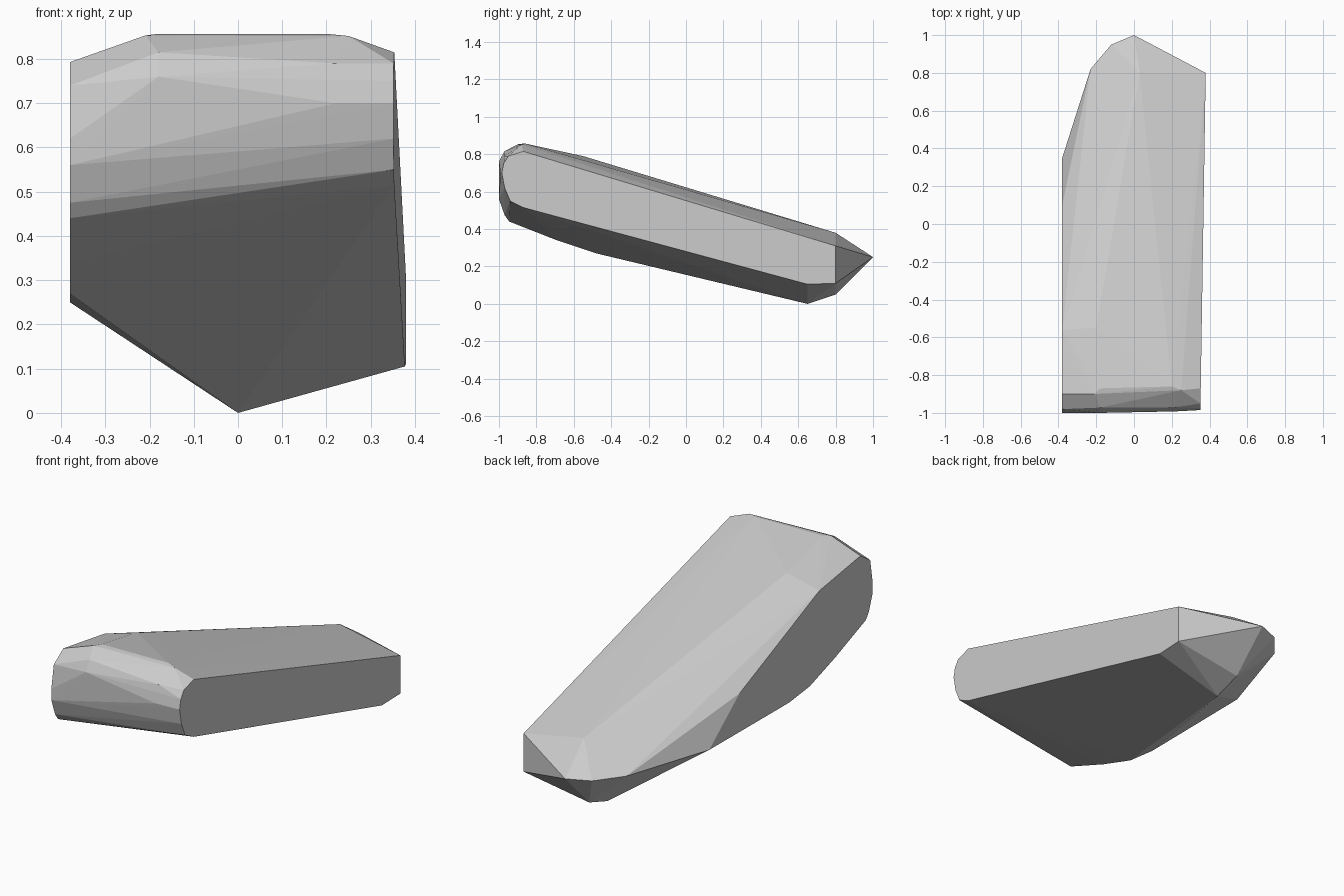
import bpy
import bmesh

cube = bpy.data.objects.get("Cube")
if cube:
    bpy.data.objects.remove(cube, do_unlink=True)

GREY = (0.6, 0.6, 0.6, 1.0)
stone = bpy.data.materials.new("stone grey")
stone.use_nodes = True
stone.diffuse_color = GREY
stone.node_tree.nodes["Principled BSDF"].inputs["Base Color"].default_value = GREY


def side(x, outline):
    """Place a (y, z) outline on a side plane; x may vary along y."""
    return [(x(y), y, z) for y, z in outline]


# Flat slanted side on the left, running the full length
left_side = side(lambda y: 0.367 + 0.0157 * y, [
    (-0.87, 0.815), (-0.95, 0.79), (-0.975, 0.75), (-0.985, 0.70),
    (-0.97, 0.62), (-0.94, 0.55), (-0.87, 0.515),
    (0.65, 0.105), (0.8, 0.11), (0.8, 0.31)])

# Flat upright side on the right, ending in a point
right_side = side(lambda y: -0.38, [
    (-0.9, 0.793), (-0.98, 0.74), (-1.0, 0.62), (-1.0, 0.56),
    (-0.97, 0.475), (-0.945, 0.44), (-0.69, 0.34), (-0.48, 0.27),
    (-0.31, 0.25), (0.35, 0.255), (0.1, 0.455), (-0.56, 0.74)])

# Crown and rounded front end
crown = [(-0.21, -0.9, 0.853), (-0.18, -0.87, 0.857), (0.2, -0.86, 0.857),
         (0.25, -0.88, 0.852), (-0.2, -0.55, 0.79), (0.03, 0.8, 0.38)]
nose = [(-0.18, -1.0, 0.76), (-0.18, -0.972, 0.815),
        (0.22, -0.992, 0.70), (0.22, -0.97, 0.79)]

# Pointed back rim and the keel below it
rim = [(0, 1, 0.25), (-0.12, 0.95, 0.252), (-0.23, 0.82, 0.257)]
keel = [(0, 0.65, 0), (0, 0.8, 0.05)]

# Wrap the profiles in one faceted skin
bm = bmesh.new()
for point in left_side + right_side + crown + nose + rim + keel:
    bm.verts.new(point)
hull = bmesh.ops.convex_hull(bm, input=bm.verts)
loose = [v for v in bm.verts if not v.link_faces]
bmesh.ops.delete(bm, geom=loose, context='VERTS')
bmesh.ops.dissolve_limit(bm, angle_limit=0.01, verts=bm.verts, edges=bm.edges)
bmesh.ops.recalc_face_normals(bm, faces=bm.faces)

mesh = bpy.data.meshes.new("faceted_slab")
bm.to_mesh(mesh)
bm.free()
mesh.materials.append(stone)
slab = bpy.data.objects.new("faceted_slab", mesh)
bpy.context.collection.objects.link(slab)
